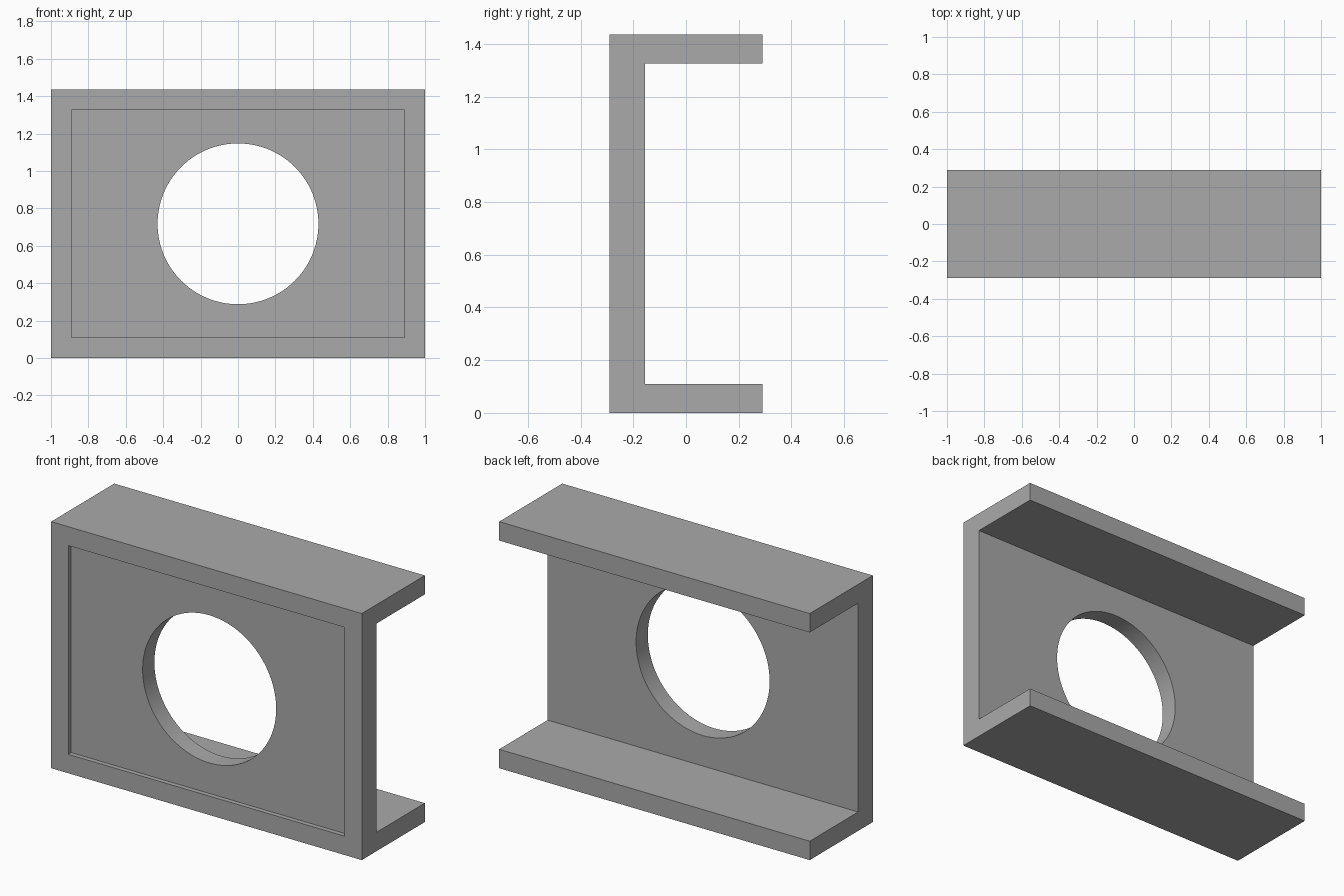
import bpy
import bmesh
import math

default = bpy.data.objects.get("Cube")
if default:
    bpy.data.objects.remove(default, do_unlink=True)

HEIGHT = 1.435
HALF_W = 1.0
HALF_D = 0.29
FLANGE = 0.11
WEB_BACK = -0.155
RECESS = 0.027
RADIUS = 0.43

grey = bpy.data.materials.new("plain grey")
grey.use_nodes = True
colour = (0.4, 0.4, 0.4, 1)
grey.diffuse_color = colour
grey.node_tree.nodes["Principled BSDF"].inputs["Base Color"].default_value = colour

# C-shaped channel: side profile extruded along x
profile = [(-HALF_D, 0), (HALF_D, 0), (HALF_D, FLANGE), (WEB_BACK, FLANGE),
           (WEB_BACK, HEIGHT - FLANGE), (HALF_D, HEIGHT - FLANGE),
           (HALF_D, HEIGHT), (-HALF_D, HEIGHT)]
bm = bmesh.new()
face = bm.faces.new([bm.verts.new((-HALF_W, y, z)) for y, z in profile])
ext = bmesh.ops.extrude_face_region(bm, geom=[face])
moved = [v for v in ext["geom"] if isinstance(v, bmesh.types.BMVert)]
bmesh.ops.translate(bm, vec=(2 * HALF_W, 0, 0), verts=moved)
bmesh.ops.recalc_face_normals(bm, faces=bm.faces)
mesh = bpy.data.meshes.new("channel_bracket")
bm.to_mesh(mesh)
bm.free()
channel = bpy.data.objects.new("channel_bracket", mesh)
bpy.context.collection.objects.link(channel)
mesh.materials.append(grey)


def cut(cutter, name):
    """Subtract a cutter from the channel and remove it."""
    cutter.name = name
    cutter.hide_render = True
    cutter.data.materials.append(grey)
    mod = channel.modifiers.new(name, 'BOOLEAN')
    mod.operation = 'DIFFERENCE'
    mod.solver = 'EXACT'
    mod.object = cutter
    bpy.ops.object.select_all(action='DESELECT')
    bpy.context.view_layer.objects.active = channel
    channel.select_set(True)
    bpy.ops.object.modifier_apply(modifier=name)
    bpy.data.objects.remove(cutter, do_unlink=True)


# Shallow rectangular recess in the front
bpy.ops.mesh.primitive_cube_add(size=1, location=(0, -HALF_D, HEIGHT / 2))
recess = bpy.context.object
recess.scale = (2 * (HALF_W - FLANGE), 2 * RECESS, HEIGHT - 2 * FLANGE)
bpy.context.view_layer.update()
cut(recess, "recess_cutter")

# Round hole through the web
bpy.ops.mesh.primitive_cylinder_add(vertices=96, radius=RADIUS, depth=0.5,
                                    location=(0, -0.22, HEIGHT / 2),
                                    rotation=(math.pi / 2, 0, 0))
cut(bpy.context.object, "hole_cutter")

bpy.ops.object.shade_smooth_by_angle(angle=math.radians(30))
